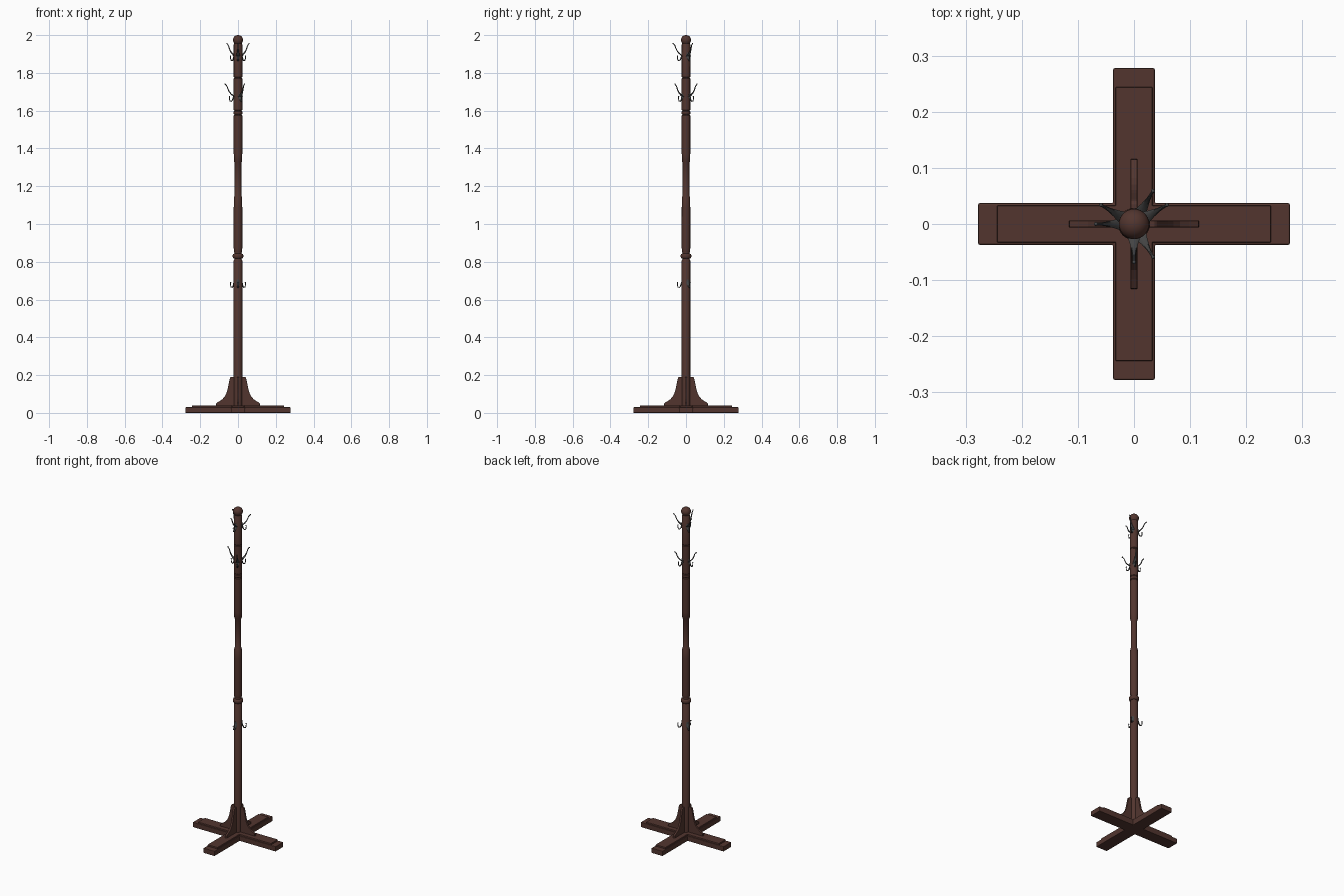
import bpy, bmesh, math
from mathutils import Vector, Matrix

if "Cube" in bpy.data.objects:
    bpy.data.objects.remove(bpy.data.objects["Cube"])


def material(name, rgb):
    m = bpy.data.materials.new(name)
    m.diffuse_color = (*rgb, 1)
    m.use_nodes = True
    m.node_tree.nodes["Principled BSDF"].inputs["Base Color"].default_value = m.diffuse_color
    return m


wood = material("dark_wood", (0.085, 0.036, 0.028))
metal = material("dark_metal", (0.06, 0.06, 0.06))


def add(name, bm, mat, bevel=0, smooth=False):
    bmesh.ops.recalc_face_normals(bm, faces=bm.faces)
    me = bpy.data.meshes.new(name)
    bm.to_mesh(me)
    bm.free()
    me.materials.append(mat)
    ob = bpy.data.objects.new(name, me)
    bpy.context.collection.objects.link(ob)
    if bevel:
        b = ob.modifiers.new("edge", 'BEVEL')
        b.width, b.segments = bevel, 2
    if smooth:
        bpy.ops.object.select_all(action='DESELECT')
        ob.select_set(True)
        bpy.context.view_layer.objects.active = ob
        bpy.ops.object.shade_smooth_by_angle(angle=math.radians(35))
    return ob


def prism(points, offset):
    bm = bmesh.new()
    f = bm.faces.new([bm.verts.new(p) for p in points])
    ext = bmesh.ops.extrude_face_region(bm, geom=[f])
    verts = [v for v in ext["geom"] if isinstance(v, bmesh.types.BMVert)]
    bmesh.ops.translate(bm, verts=verts, vec=offset)
    return bm


def cross(name, reach, half, z0, z1, bevel):
    pts = []
    for k in range(4):
        r = Matrix.Rotation(k * math.pi / 2, 3, 'Z')
        pts += [r @ Vector(p) for p in ((reach, -half, z0), (reach, half, z0), (half, half, z0))]
    add(name, prism(pts, (0, 0, z1 - z0)), wood, bevel)


# Two-tier cross base
cross("base_cross", 0.278, 0.037, 0, 0.03, 0.003)
cross("base_upper_step", 0.244, 0.033, 0.028, 0.039, 0.002)

# Four curved braces
brace = [(0.0, 0.036), (0.116, 0.036), (0.115, 0.052), (0.098, 0.062), (0.082, 0.073),
         (0.07, 0.087), (0.061, 0.105), (0.055, 0.125), (0.05, 0.15), (0.045, 0.175),
         (0.041, 0.187), (0.036, 0.191), (0.0, 0.191)]
for k in range(4):
    bm = prism([(x, -0.006, z) for x, z in brace], (0, 0.012, 0))
    bmesh.ops.rotate(bm, verts=bm.verts, matrix=Matrix.Rotation(k * math.pi / 2, 3, 'Z'))
    add(f"base_brace_{k + 1}", bm, wood, 0.0015)

# Turned pole with ring, narrow grip, grooves and ball finial
R = 0.0225
profile = [(0, 0.035), (R, 0.035), (R, 0.808), (0.019, 0.813), (0.019, 0.817)]
profile += [(0.02 + 0.0085 * math.sin(a), 0.83 - 0.013 * math.cos(a))
            for a in [i * math.pi / 8 for i in range(9)]]
profile += [(0.019, 0.847), (0.021, 0.853), (R, 0.87), (R, 1.09), (0.0205, 1.145), (0.0175, 1.15),
            (0.0175, 1.325), (0.0205, 1.33), (R, 1.37)]
for g in (1.578, 1.6, 1.775):
    profile += [(R, g - 0.004), (0.0195, g - 0.001), (0.0195, g + 0.001), (R, g + 0.004)]
profile += [(R, 1.95), (0.02, 1.955)]
profile += [(0.027 * math.cos(a), 1.974 + 0.026 * math.sin(a))
            for a in [math.radians(d) for d in range(-40, 90, 13)]]
profile += [(0, 2.0)]
bm = bmesh.new()
vs = [bm.verts.new((r, 0, z)) for r, z in profile]
edges = [bm.edges.new(p) for p in zip(vs, vs[1:])]
bmesh.ops.spin(bm, geom=vs + edges, cent=(0, 0, 0), axis=(0, 0, 1), angle=2 * math.pi,
               steps=32, use_merge=True)
bmesh.ops.remove_doubles(bm, verts=bm.verts, dist=1e-5)
add("turned_pole", bm, wood, smooth=True)


def sweep(bm, path, sides=8):
    """Oval tube in the xz plane; path rows are x, z, half width, half depth."""
    rings = []
    for i, (x, z, w, d) in enumerate(path):
        a, b = path[max(i - 1, 0)], path[min(i + 1, len(path) - 1)]
        t = Vector((b[0] - a[0], 0, b[1] - a[1])).normalized()
        n = Vector((-t.z, 0, t.x))
        angles = [j * 2 * math.pi / sides for j in range(sides)]
        rings.append([bm.verts.new(Vector((x, 0, z)) + n * d * math.cos(q)
                                   + Vector((0, w * math.sin(q), 0))) for q in angles])
    for r, s in zip(rings, rings[1:]):
        for j in range(sides):
            k = (j + 1) % sides
            bm.faces.new((r[j], r[k], s[k], s[j]))
    bm.faces.new(rings[0])
    bm.faces.new(rings[-1])


def ball(bm, x, z, r):
    bmesh.ops.create_uvsphere(bm, u_segments=10, v_segments=6, radius=r,
                              matrix=Matrix.Translation((x, 0, z)))


upper_arm = [(0.018, -0.008, 0.012, 0.003), (0.027, 0.0, 0.01, 0.003), (0.037, 0.009, 0.007, 0.003),
             (0.046, 0.02, 0.0048, 0.0028), (0.053, 0.034, 0.0035, 0.0025),
             (0.058, 0.049, 0.0028, 0.0025), (0.067, 0.06, 0.0025, 0.0022)]
lower_arm = [(0.02, 0.004, 0.009, 0.003), (0.025, -0.012, 0.007, 0.003), (0.029, -0.024, 0.005, 0.003),
             (0.035, -0.031, 0.004, 0.0026), (0.042, -0.029, 0.003, 0.0025),
             (0.045, -0.02, 0.0026, 0.0024), (0.045, -0.008, 0.0024, 0.0022)]


def hooks(row, z, start, double):
    for k in range(3):
        bm = bmesh.new()
        sweep(bm, lower_arm)
        ball(bm, 0.045, -0.006, 0.0035)
        # Plate against the pole
        sweep(bm, [(0.0215, -0.02, 0.006, 0.003), (0.0215, -0.005, 0.01, 0.003),
                   (0.0215, 0.012, 0.006, 0.003)])
        if double:
            sweep(bm, upper_arm)
            ball(bm, 0.068, 0.061, 0.0035)
        m = Matrix.Translation((0, 0, z)) @ Matrix.Rotation(math.radians(start + 120 * k), 4, 'Z')
        bmesh.ops.transform(bm, verts=bm.verts, matrix=m)
        add(f"{row}_hook_{k + 1}", bm, metal, smooth=True)


# Three rows of hooks
hooks("top", 1.895, 30, True)
hooks("middle", 1.68, 60, True)
hooks("lower", 0.695, 30, False)
